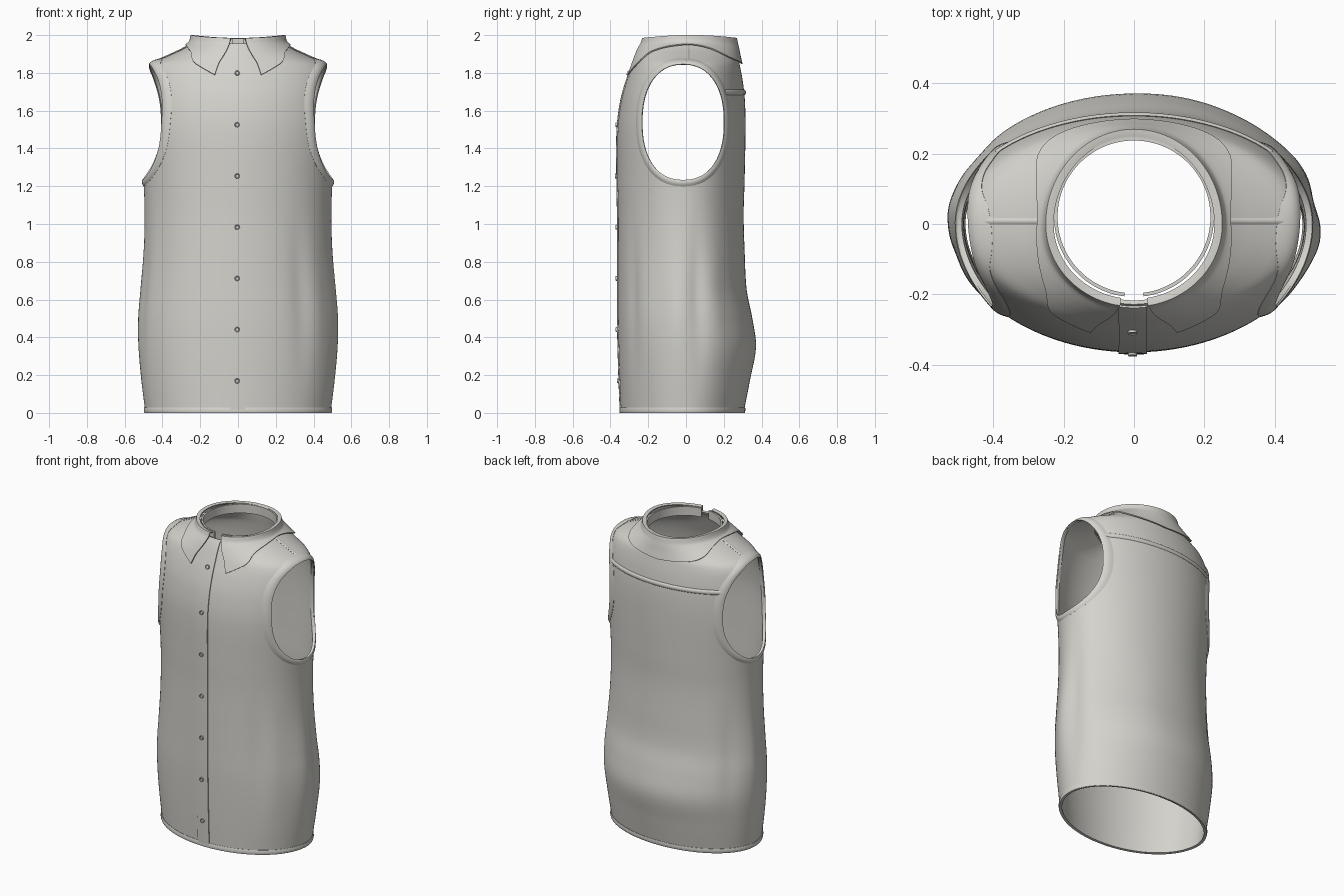
import bpy, bmesh, math
from math import sin, cos, pi, radians, exp, asin, acos
from mathutils import Vector

if "Cube" in bpy.data.objects:
    bpy.data.objects.remove(bpy.data.objects["Cube"])

cloth = bpy.data.materials.new("warm_grey_cloth")
cloth.use_nodes = True
cloth.diffuse_color = (0.66, 0.65, 0.61, 1)
cloth.node_tree.nodes["Principled BSDF"].inputs["Base Color"].default_value = (0.66, 0.65, 0.61, 1)

# Torso outline: height, half width, front depth, back depth
ROWS = [(0, .49, .345, .305), (.18, .512, .352, .34), (.35, .525, .357, .37),
        (.5, .525, .36, .35), (.65, .513, .36, .32), (.85, .498, .36, .31),
        (1.05, .494, .36, .305), (1.22, .5, .363, .31), (1.5, .522, .362, .315),
        (1.65, .52, .343, .312), (1.76, .505, .313, .3), (1.845, .465, .28, .284),
        (1.89, .37, .262, .274), (1.925, .295, .246, .267), (1.955, .25, .228, .26),
        (2.02, .232, .213, .248)]
# Collar lower edge: share of the way from front to back, height
COLLAR = [(0, 1.785), (.08, 1.84), (.2, 1.905), (.45, 1.94), (.6, 1.925), (.8, 1.87), (1, 1.845)]
# Soft drape folds: angle, width, amount
FOLDS = [(40, 6, -.02), (52, 8, .012), (82, 10, .015), (100, 7, -.025), (118, 9, .012),
         (165, 14, .012), (238, 8, -.02), (262, 9, .012), (285, 7, -.014)]


def smooth_lookup(keys, x):
    """Smooth interpolation through a list of keys."""
    x = min(max(x, keys[0][0]), keys[-1][0])
    i = 0
    while i < len(keys) - 2 and x > keys[i + 1][0]:
        i += 1
    a, b = keys[i], keys[i + 1]
    p, n = keys[max(i - 1, 0)], keys[min(i + 2, len(keys) - 1)]
    h = b[0] - a[0]
    t = (x - a[0]) / h
    out = []
    for k in range(1, len(a)):
        ma = (b[k] - p[k]) / (b[0] - p[0]) * h
        mb = (n[k] - a[k]) / (n[0] - a[0]) * h
        out.append((2*t**3 - 3*t*t + 1) * a[k] + (t**3 - 2*t*t + t) * ma
                   + (3*t*t - 2*t**3) * b[k] + (t**3 - t*t) * mb)
    return out


def skin(a, z):
    """Point on the torso; angle 0 is the front centre, turning to the left side."""
    w, f, b = smooth_lookup(ROWS, z)
    r = 1
    for c, width, amount in FOLDS:
        d = (math.degrees(a) - c + 180) % 360 - 180
        r += amount * exp(-(d / width) ** 2) * exp(-((z - .6) / .32) ** 2)
    return Vector((w * sin(a) * r, -(f if cos(a) > 0 else b) * cos(a) * r, z))


def over(a, z, lift=0):
    """Point lifted off the torso along its normal."""
    e = .002
    n = (skin(a + e, z) - skin(a - e, z)).cross(skin(a, z + e) - skin(a, z - e))
    return skin(a, z) + n.normalized() * lift


def finish(obj, angle=35):
    obj.data.materials.append(cloth)
    bpy.ops.object.select_all(action='DESELECT')
    obj.select_set(True)
    bpy.context.view_layer.objects.active = obj
    for m in list(obj.modifiers):
        bpy.ops.object.modifier_apply(modifier=m.name)
    bpy.ops.object.shade_smooth_by_angle(angle=radians(angle))


def mesh_object(name, bm):
    me = bpy.data.meshes.new(name)
    bm.to_mesh(me)
    bm.free()
    obj = bpy.data.objects.new(name, me)
    bpy.context.collection.objects.link(obj)
    return obj


def sheet(name, point, nu, nv, closed=False, thick=.006, side=0):
    """Cloth sheet from a function of two parameters in 0..1."""
    bm = bmesh.new()
    cols = nu if closed else nu + 1
    g = [[bm.verts.new(point(i / nu, j / nv)) for i in range(cols)] for j in range(nv + 1)]
    for j in range(nv):
        for i in range(nu):
            k = (i + 1) % cols
            bm.faces.new((g[j][i], g[j][k], g[j + 1][k], g[j + 1][i]))
    obj = mesh_object(name, bm)
    s = obj.modifiers.new("thickness", 'SOLIDIFY')
    s.thickness, s.offset = thick, side
    return obj


def armhole(t, grow=0):
    """Rounded armhole outline in side view."""
    c, s = cos(t), sin(t)
    y = -.015 + (.218 + grow) * math.copysign(abs(c) ** .88, c)
    z = 1.538 + (.308 + grow) * math.copysign(abs(s) ** .88, s)
    return y, z


# Torso with both armholes cut through
body = sheet("shirt_body", lambda u, v: skin(u * 2 * pi, 1.955 * (1 - (1 - v) ** 1.5)),
             144, 90, True, .012, -1)
bm = bmesh.new()
ends = [[bm.verts.new((x, *armhole(i / 72 * 2 * pi))) for i in range(72)] for x in (-.8, .8)]
bm.faces.new(ends[0])
bm.faces.new(ends[1][::-1])
for i in range(72):
    k = (i + 1) % 72
    bm.faces.new((ends[0][k], ends[0][i], ends[1][i], ends[1][k]))
bmesh.ops.recalc_face_normals(bm, faces=bm.faces)
cutter = mesh_object("armhole_cutter", bm)
cutter.hide_render = True
cut = body.modifiers.new("armholes", 'BOOLEAN')
cut.object, cut.operation, cut.solver = cutter, 'DIFFERENCE', 'EXACT'
finish(body)
bpy.data.objects.remove(cutter)

# Rolled band round each armhole
for label, s in (("left", 1), ("right", -1)):
    def band(u, v):
        y, z = armhole(u * 2 * pi, -.003 + .032 * v)
        _, f, b = smooth_lookup(ROWS, z)
        a = acos(max(-1, min(1, -y / (f if y < 0 else b))))
        return over(s * a, z, -.001 + .007 * sin(pi * (.15 + .85 * v)))
    finish(sheet(label + "_armhole_band", band, 96, 6, True), 50)

    # Shoulder seam from collar to armhole
    finish(sheet(label + "_shoulder_seam",
                 lambda u, v: over(s * (pi / 2 + .06 * v), 1.95 - .1 * u, .004 * sin(pi * v)),
                 20, 4, thick=.004), 50)

# Hem, yoke seam and button placket
finish(sheet("hem_band", lambda u, v: over(u * 2 * pi, .028 * v, .004 * sin(pi * (.2 + .8 * v))),
             144, 4, True), 50)
finish(sheet("back_yoke_seam",
             lambda u, v: over(radians(131 + 98 * u), 1.685 + .025 * v, .006 * sin(pi * v) ** .5),
             48, 5), 50)


def placket(u, v):
    z = 1.945 * v
    w = smooth_lookup(ROWS, z)[0]
    return over(asin((-.043 + .08 * u) / w), z, .003)


finish(sheet("button_placket", placket, 6, 80))

# Buttons with a raised rim
bm = bmesh.new()
for i in range(7):
    z = .17 + .271 * i
    p = over(-.008, z, .008)
    turn = (over(-.008, z, .1) - skin(-.008, z)).to_track_quat('Z', 'Y').to_matrix().to_4x4()
    turn.translation = p
    made = bmesh.ops.create_cone(bm, cap_ends=True, segments=20, radius1=.014, radius2=.012,
                                 depth=.01, matrix=turn)
    tops = {f for vert in made["verts"] for f in vert.link_faces if len(f.verts) > 4}
    top = min(tops, key=lambda f: f.calc_center_median().y)
    bmesh.ops.inset_region(bm, faces=[top], thickness=.004, depth=-.003)
finish(mesh_object("buttons", bm))

# Neck stand, open at the front
finish(sheet("neck_stand",
             lambda u, v: Vector((.222 * sin(.12 + u * (2 * pi - .24)),
                                  .02 - .222 * cos(.12 + u * (2 * pi - .24)), 1.925 + .057 * v)),
             96, 4, thick=.01))


# Folded collar with two front points
def collar(u, v):
    s = 1 if u < .5 else -1
    t = 1 - abs(2 * u - 1)
    low = radians(14 + 166 * t)
    high = radians(9 + 171 * t)
    z0 = smooth_lookup(COLLAR, t)[0]
    z1 = 1.98 + .016 * sin(pi * t) ** 2
    k = min(v / .85, 1)
    roll = max(v - .85, 0) / .15
    a = low + (high - low) * k
    return over(s * a, z0 + (z1 - z0) * k, .012 - .02 * roll)


finish(sheet("folded_collar", collar, 120, 20, thick=.007), 40)
